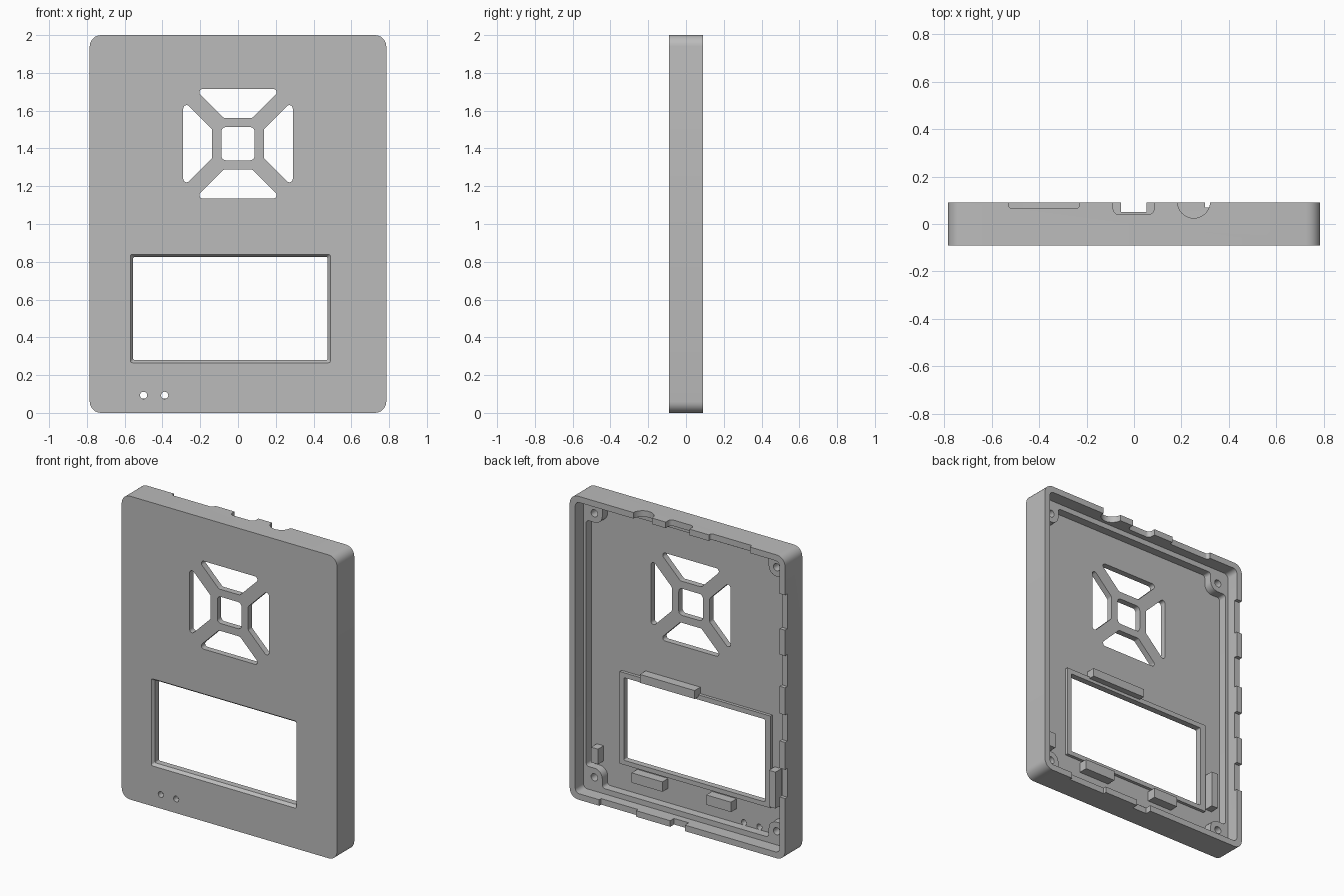
import bpy, bmesh, math
from mathutils import Vector

if "Cube" in bpy.data.objects:
    bpy.data.objects.remove(bpy.data.objects["Cube"])

grey = bpy.data.materials.new("light_grey_plastic")
grey.diffuse_color = (0.5, 0.5, 0.5, 1)
grey.use_nodes = True
grey.node_tree.nodes["Principled BSDF"].inputs["Base Color"].default_value = grey.diffuse_color


def rounded(points, radii, steps=6):
    """Round every corner of a 2D polygon with a tangent arc."""
    out, n = [], len(points)
    if not isinstance(radii, (list, tuple)):
        radii = [radii] * n
    for i, r in enumerate(radii):
        p = Vector(points[i])
        a = (Vector(points[i - 1]) - p).normalized()
        b = (Vector(points[(i + 1) % n]) - p).normalized()
        if r <= 0:
            out.append(tuple(p))
            continue
        half = a.angle(b) / 2
        centre = p + (a + b).normalized() * (r / math.sin(half))
        s = p + a * (r / math.tan(half)) - centre
        e = p + b * (r / math.tan(half)) - centre
        sweep = s.angle_signed(e)
        for k in range(steps + 1):
            t = -sweep * k / steps
            c, d = math.cos(t), math.sin(t)
            out.append((centre.x + s.x * c - s.y * d, centre.y + s.x * d + s.y * c))
    return out


def rect(x0, x1, z0, z1, r=0.0):
    return rounded([(x0, z0), (x1, z0), (x1, z1), (x0, z1)], r)


def circle(x, z, r, n=24):
    return [(x + r * math.cos(i * math.tau / n), z + r * math.sin(i * math.tau / n))
            for i in range(n)]


def prism(name, profile, t0, t1, axis="y", end=None):
    """Extrude a 2D profile along an axis, optionally to a second profile."""
    place = {"x": lambda u, v, t: (t, u, v),
             "y": lambda u, v, t: (u, t, v),
             "z": lambda u, v, t: (u, v, t)}[axis]
    bm = bmesh.new()
    a = [bm.verts.new(place(u, v, t0)) for u, v in profile]
    b = [bm.verts.new(place(u, v, t1)) for u, v in (end or profile)]
    bm.faces.new(a)
    bm.faces.new(b[::-1])
    for i in range(len(a)):
        j = (i + 1) % len(a)
        bm.faces.new((a[j], a[i], b[i], b[j]))
    bmesh.ops.recalc_face_normals(bm, faces=bm.faces)
    mesh = bpy.data.meshes.new(name)
    bm.to_mesh(mesh)
    bm.free()
    mesh.materials.append(grey)
    ob = bpy.data.objects.new(name, mesh)
    bpy.context.collection.objects.link(ob)
    return ob


def combine(target, tool, operation="DIFFERENCE"):
    bpy.context.view_layer.objects.active = target
    mod = target.modifiers.new("shape", "BOOLEAN")
    mod.operation, mod.object, mod.solver = operation, tool, "EXACT"
    bpy.ops.object.modifier_apply(modifier=mod.name)
    bpy.data.objects.remove(tool)


def cut(profile, t0, t1, axis="y", end=None):
    combine(case, prism("cutter", profile, t0, t1, axis, end))


W, D = 0.785, 0.09
FLOOR, LEDGE = -0.05, 0.005

# Outer shell
case = prism("front_case", rect(-W, W, 0, 2, 0.06), -D, D)

# Lip recess, then the deeper cavity that steps around the corner screw bosses
cut(rect(-W + 0.04, W - 0.04, 0.04, 1.96, 0.03), LEDGE, 0.2)
quarter = [(0.725, 0.81), (0.607, 0.81), (0.607, 0.925)]
radii = [0.02, 0.055, 0.02]
outline, outline_r = [], []
for sx, sz in ((1, 1), (-1, 1), (-1, -1), (1, -1)):
    step = 1 if sx * sz > 0 else -1
    outline += [(sx * x, 1 + sz * z) for x, z in quarter[::step]]
    outline_r += radii[::step]
cut(rounded(outline, outline_r), FLOOR, 0.15)

# Screw holes in the bosses
for x in (-0.665, 0.665):
    for z in (0.13, 1.87):
        cut(circle(x, z, 0.024), FLOOR, 0.1)

# Display frame and retaining blocks on the inside
combine(case, prism("frame", rect(-0.595, 0.505, 0.25, 0.857), -0.07, -0.03), "UNION")
for x0, x1, z0, z1 in ((-0.07, 0.33, 0.845, 0.90), (0.165, 0.39, 0.17, 0.235),
                       (-0.335, -0.155, 0.17, 0.235), (-0.66, -0.612, 0.28, 0.52),
                       (0.635, 0.685, 0.225, 0.325)):
    combine(case, prism("block", rect(x0, x1, z0, z1), -0.07, 0.01), "UNION")

# Display window with a bevelled front edge
cut(rect(-0.555, 0.475, 0.28, 0.825, 0.008), -0.2, 0.0)
cut(rect(-0.577, 0.497, 0.258, 0.847, 0.012), -0.1, -0.07, "y",
    rect(-0.555, 0.475, 0.28, 0.825, 0.008))

# Speaker grille: centre square and four trapezoids
GZ = 1.425
cut(rect(-0.088, 0.088, GZ - 0.088, GZ + 0.088, 0.025), -0.2, 0.0)
trapezoid = rounded([(-0.077, 0.137), (0.077, 0.137), (0.23, 0.29), (-0.23, 0.29)],
                    [0.02, 0.02, 0.018, 0.018])
for k in range(4):
    c, s = round(math.cos(k * math.pi / 2)), round(math.sin(k * math.pi / 2))
    cut([(u * c - v * s, GZ + u * s + v * c) for u, v in trapezoid], -0.2, 0.0)

# Indicator light holes
for x in (-0.5, -0.388):
    cut(circle(x, 0.093, 0.019), -0.2, 0.0)

# Connector notches in the top rim
cut(rect(-0.53, -0.23, 0.066, 0.2, 0.015), 1.9, 2.1, "z")
cut(rounded([(-0.088, 0.2), (-0.088, 0.04), (0.085, 0.04), (0.085, 0.2)],
            [0, 0.025, 0.025, 0]), 1.9, 2.1, "z")
cut(circle(0.252, 0.094, 0.069, 32), 1.9, 2.1, "z")

# Notches in the bottom rim
cut(rect(-0.055, 0.052, 0.05, 0.2), -0.1, 0.1, "z")
cut(rect(0.3, 0.57, 0.07, 0.2), -0.1, 0.06, "z")

# Row of pin notches in one side rim
for z0, z1 in ((1.52, 1.75), (1.14, 1.35), (0.78, 0.96), (0.41, 0.60)):
    cut(rect(0.066, 0.2, z0, z1), -0.9, -0.735, "x")

# Smooth the round corners while keeping edges crisp
bpy.ops.object.select_all(action="DESELECT")
case.select_set(True)
bpy.context.view_layer.objects.active = case
bpy.ops.object.shade_smooth_by_angle(angle=math.radians(30))
